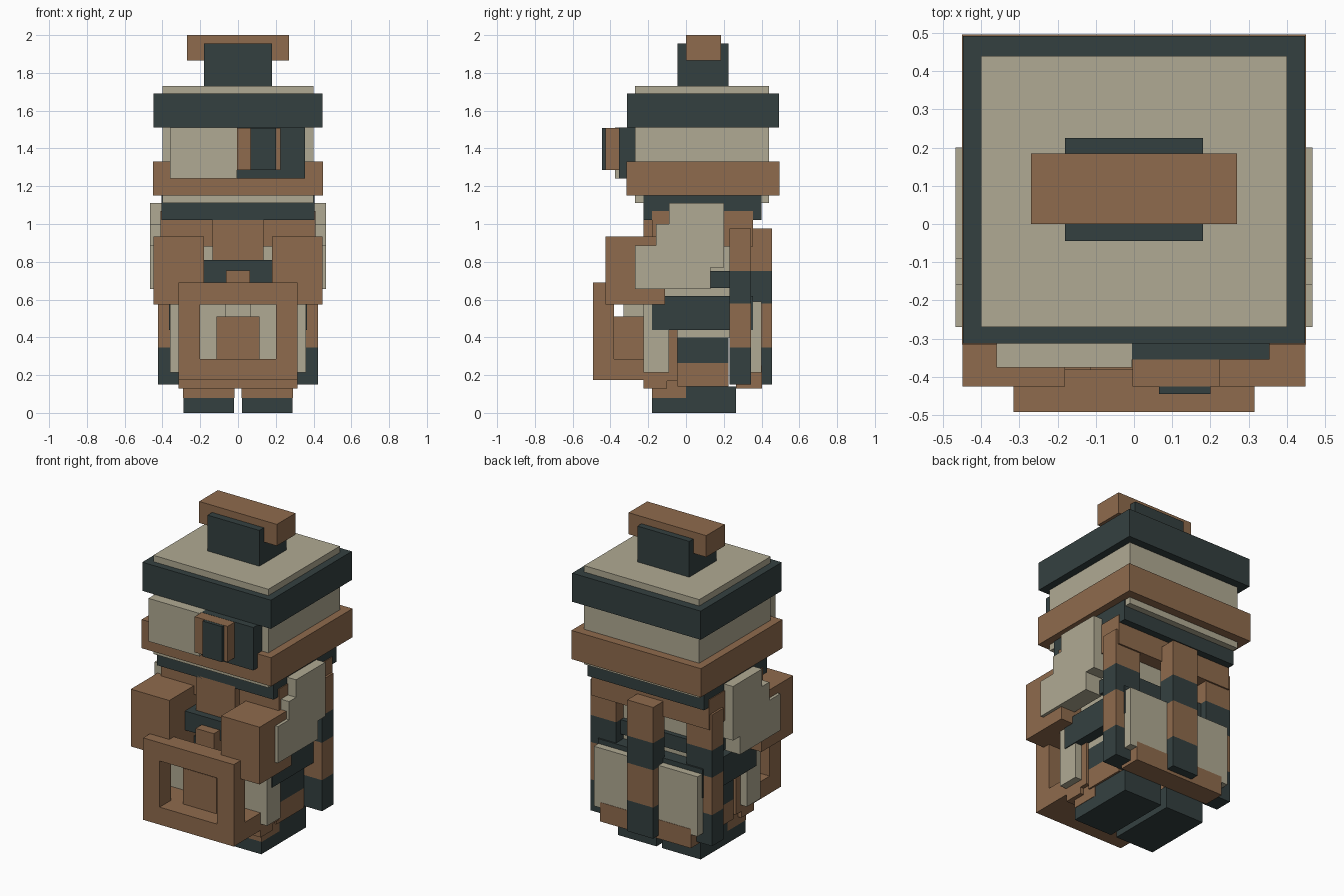
import bpy, bmesh


def material(name, rgb):
    m = bpy.data.materials.new(name)
    m.diffuse_color = (*rgb, 1)
    return m


BROWN = material("copper brown", (0.275, 0.147, 0.074))
DARK = material("dark slate", (0.034, 0.051, 0.051))
CREAM = material("stone cream", (0.434, 0.402, 0.292))


def part(name, mat, *boxes, mirror=False):
    """One object from boxes given as (x0, x1, y0, y1, z0, z1)."""
    bm = bmesh.new()
    for x0, x1, y0, y1, z0, z1 in boxes:
        spans = [(x0, x1)] + ([(-x1, -x0)] if mirror else [])
        for a, b in spans:
            verts = bmesh.ops.create_cube(bm, size=1)["verts"]
            for v in verts:
                v.co = (b if v.co.x > 0 else a,
                        y1 if v.co.y > 0 else y0,
                        z1 if v.co.z > 0 else z0)
    me = bpy.data.meshes.new(name)
    bm.to_mesh(me)
    bm.free()
    me.materials.append(mat)
    ob = bpy.data.objects.new(name, me)
    bpy.context.collection.objects.link(ob)
    return ob


def wide(name, mat, w, *rest):
    """Box centred on x with half width w."""
    return part(name, mat, (-w, w, *rest))


# Head, bands and top knob
wide("head", CREAM, 0.40, -0.27, 0.44, 1.11, 1.73)
wide("upper_band", DARK, 0.447, -0.312, 0.492, 1.51, 1.69)
wide("lower_band", BROWN, 0.45, -0.315, 0.495, 1.15, 1.33)
wide("knob_stem", DARK, 0.18, -0.045, 0.225, 1.72, 1.955)
wide("knob_bar", BROWN, 0.27, 0.0, 0.185, 1.865, 2.0)

# Face plates and eyepiece
part("face_plate", CREAM, (-0.36, -0.005, -0.375, -0.26, 1.24, 1.51))
part("eye_patch", DARK, (-0.005, 0.355, -0.355, -0.26, 1.24, 1.51))
part("eyepiece", BROWN, (-0.004, 0.225, -0.425, -0.325, 1.285, 1.509))
part("eyepiece_lens", DARK, (0.065, 0.20, -0.445, -0.41, 1.285, 1.508))

# Neck and torso
wide("neck", DARK, 0.405, -0.225, 0.40, 1.02, 1.16)
wide("shoulders", BROWN, 0.41, -0.18, 0.355, 0.88, 1.07)
wide("chest_plate", BROWN, 0.135, -0.225, -0.10, 0.81, 1.03)
wide("torso", CREAM, 0.30, -0.14, 0.27, 0.40, 0.90)
wide("chest_belt", DARK, 0.18, -0.27, -0.10, 0.69, 0.81)
wide("belt_clasp", BROWN, 0.063, -0.33, -0.20, 0.575, 0.755)
wide("clasp_base", CREAM, 0.065, -0.33, -0.20, 0.51, 0.575)
wide("hip_belt", DARK, 0.365, -0.18, 0.355, 0.44, 0.62)
wide("back_belt", DARK, 0.365, 0.13, 0.30, 0.66, 0.75)

# Arms: stepped plates and big fists
part("arm_plate", CREAM,
     (0.35, 0.467, -0.27, 0.13, 0.655, 0.885),
     (0.35, 0.467, 0.13, 0.20, 0.77, 0.885),
     (0.35, 0.467, -0.16, 0.20, 0.885, 1.0),
     (0.35, 0.467, -0.09, 0.20, 1.0, 1.11), mirror=True)
part("fist", BROWN, (0.18, 0.448, -0.425, -0.11, 0.575, 0.935), mirror=True)

# Square front frame with its inner block
part("front_frame", BROWN,
     (-0.315, 0.315, -0.492, -0.38, 0.575, 0.69),
     (-0.315, 0.315, -0.492, -0.225, 0.175, 0.285),
     (-0.315, -0.20, -0.492, -0.38, 0.285, 0.575),
     (0.20, 0.315, -0.492, -0.38, 0.285, 0.575))
wide("frame_block", BROWN, 0.115, -0.38, -0.20, 0.285, 0.51)

# Skirt panels front and back
wide("front_skirt", CREAM, 0.36, -0.225, -0.09, 0.215, 0.575)
wide("front_hem", BROWN, 0.315, -0.224, -0.10, 0.13, 0.22)
wide("front_lining", BROWN, 0.315, -0.10, -0.045, 0.17, 0.44)
part("back_skirt", CREAM, (0.06, 0.36, 0.27, 0.40, 0.215, 0.59), mirror=True)
wide("back_hem", BROWN, 0.315, 0.265, 0.402, 0.13, 0.25)

# Legs and feet
part("leg", DARK, (0.03, 0.30, -0.045, 0.225, 0.265, 0.40), mirror=True)
part("shin", BROWN, (0.03, 0.30, -0.045, 0.225, 0.14, 0.265), mirror=True)
part("foot", DARK,
     (0.02, 0.288, -0.18, 0.265, 0.0, 0.078),
     (0.02, 0.288, 0.0, 0.265, 0.078, 0.14), mirror=True)
part("toe_cap", BROWN, (0.018, 0.29, -0.18, 0.0, 0.078, 0.17), mirror=True)

# Striped tails hanging down the back
stripes = [(0.15, 0.345, DARK), (0.345, 0.58, BROWN),
           (0.58, 0.75, DARK), (0.75, 0.975, BROWN)]
for i, (z0, z1, mat) in enumerate(stripes):
    part(f"side_tail_{i}", mat, (0.245, 0.423, 0.23, 0.345, z0, z1), mirror=True)
    wide(f"middle_tail_{i}", mat, 0.09, 0.34, 0.455, z0, z1)
